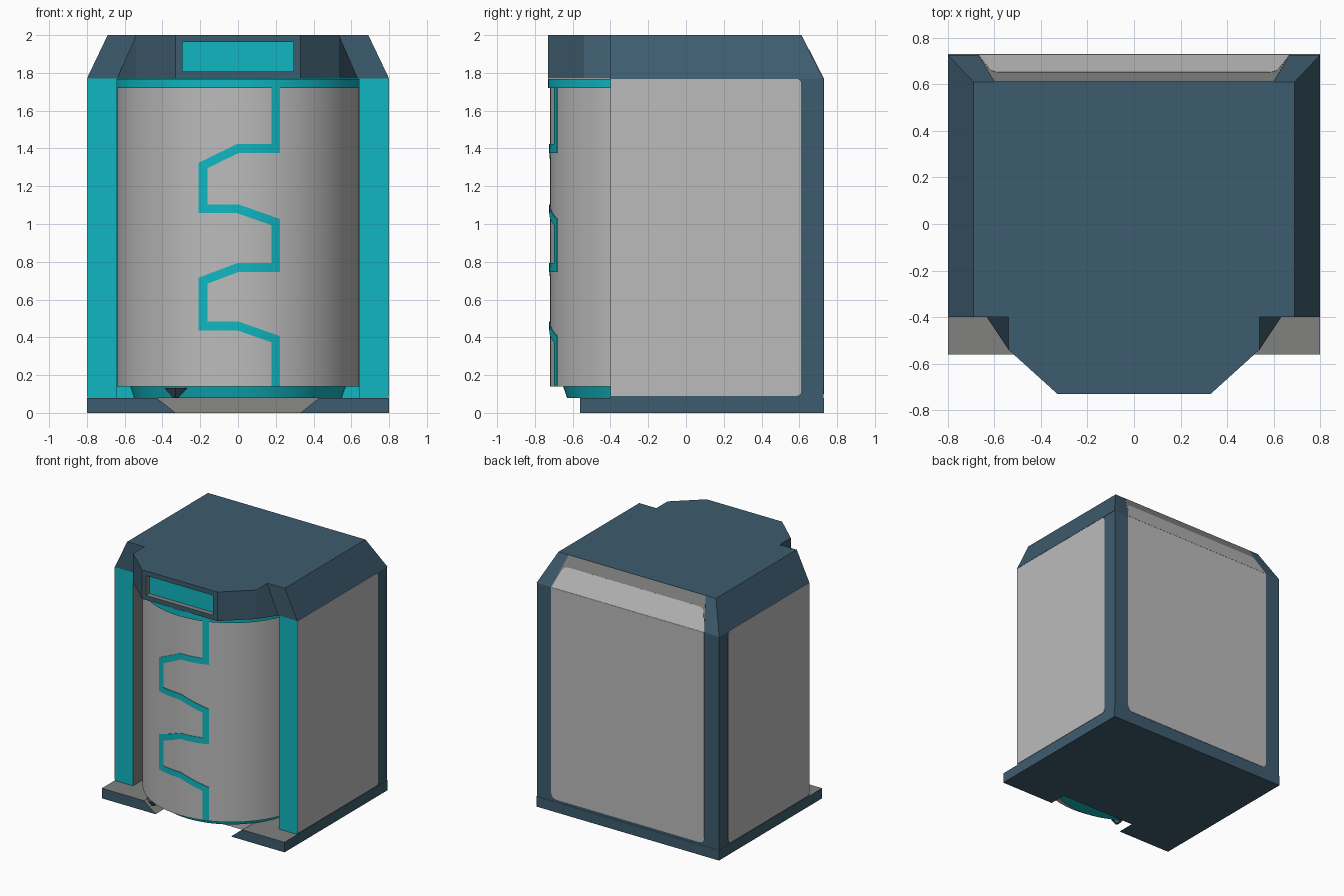
import bpy, bmesh, math
from mathutils import Vector, Matrix

if "Cube" in bpy.data.objects:
    bpy.data.objects.remove(bpy.data.objects["Cube"], do_unlink=True)


def material(name, rgb):
    m = bpy.data.materials.new(name)
    m.use_nodes = True
    m.diffuse_color = (*rgb, 1)
    bsdf = next(n for n in m.node_tree.nodes if n.type == 'BSDF_PRINCIPLED')
    bsdf.inputs["Base Color"].default_value = (*rgb, 1)
    return m


MATS = [material("slate_blue", (.048, .107, .156)),
        material("cyan", (.005, .47, .53)),
        material("light_grey", (.5, .5, .5)),
        material("dark_grey", (.22, .22, .21))]
BLUE, CYAN, GREY, DARK = range(4)


def finish(name, bm, rule=BLUE, smooth=False):
    """Turn a bmesh into an object; rule is a colour or a function of a face."""
    bmesh.ops.recalc_face_normals(bm, faces=bm.faces)
    bm.normal_update()
    for f in bm.faces:
        f.material_index = rule(f) if callable(rule) else rule
    me = bpy.data.meshes.new(name)
    bm.to_mesh(me)
    bm.free()
    for m in MATS:
        me.materials.append(m)
    ob = bpy.data.objects.new(name, me)
    bpy.context.collection.objects.link(ob)
    if smooth:
        bpy.ops.object.select_all(action='DESELECT')
        ob.select_set(True)
        bpy.context.view_layer.objects.active = ob
        bpy.ops.object.shade_smooth_by_angle(angle=math.radians(35))
    return ob


def mirrored(half):
    return half + [(-x, y) for x, y in reversed(half)]


def prism(half, z0, z1, half_top=None):
    """Solid between two mirrored plan outlines."""
    bm = bmesh.new()
    low = [bm.verts.new((x, y, z0)) for x, y in mirrored(half)]
    high = [bm.verts.new((x, y, z1)) for x, y in mirrored(half_top or half)]
    bm.faces.new(low[::-1])
    bm.faces.new(high)
    n = len(low)
    for i in range(n):
        j = (i + 1) % n
        bm.faces.new((low[i], low[j], high[j], high[i]))
    return bm


def drum(name, r0, r1, z0, z1, color):
    bm = bmesh.new()
    bmesh.ops.create_cone(bm, cap_ends=True, segments=64, radius1=r0, radius2=r1,
                          depth=z1 - z0,
                          matrix=Matrix.Translation((0, AXIS_Y, (z0 + z1) / 2)))
    return finish(name, bm, color, smooth=True)


def plate(name, outline, origin, u, v, color, thick=.003):
    """Thin panel; outline points are (a, b, corner radius) along u and v."""
    u, v, origin = Vector(u).normalized(), Vector(v).normalized(), Vector(origin)
    bm = bmesh.new()
    verts = []
    n = len(outline)
    for i, (a, b, r) in enumerate(outline):
        p = Vector((a, b))
        if r == 0:
            verts.append(p)
            continue
        start = p + (Vector(outline[i - 1][:2]) - p).normalized() * r
        end = p + (Vector(outline[(i + 1) % n][:2]) - p).normalized() * r
        for k in range(6):
            t = k / 5
            verts.append(start * (1 - t) ** 2 + p * 2 * t * (1 - t) + end * t * t)
    face = bm.faces.new([bm.verts.new(origin + u * p.x + v * p.y) for p in verts])
    ext = bmesh.ops.extrude_face_region(bm, geom=[face])
    bmesh.ops.translate(bm, vec=u.cross(v) * thick,
                        verts=[e for e in ext["geom"] if isinstance(e, bmesh.types.BMVert)])
    return finish(name, bm, color)


AXIS_Y, DOOR_R = -.08, .64
SIDE, BACK = .797, .727

# Base with a sloped notch in the front
finish("base", prism([(.33, -.42), (.33, -.56), (.8, -.56), (.8, .73)], 0, .08,
                     [(.43, -.32), (.43, -.56), (.8, -.56), (.8, .73)]),
       lambda f: DARK if f.normal.z > .1 else BLUE)


# Housing with an open front bay: cyan pillar fronts, grey inner walls
def housing_color(f):
    if f.normal.y < -.9:
        return CYAN
    return DARK if abs(f.calc_center_median().x) < .7 and abs(f.normal.x) > .9 else BLUE


finish("housing", prism([(.64, AXIS_Y), (.64, -.4), (SIDE, -.4), (SIDE, BACK)], .08, 1.77),
       housing_color)
finish("roof", prism([(.8, -.4), (.8, BACK)], 1.77, 2, [(.69, -.4), (.69, .61)]))

# Canopy with a recessed window
bm = prism([(.33, -.73), (.54, -.54), (.64, -.39)], 1.77, 2,
           [(.33, -.73), (.54, -.54), (.54, -.39)])
bm.normal_update()
front = [f for f in bm.faces if f.normal.y < -.99]
bmesh.ops.inset_individual(bm, faces=front, thickness=.052)
bmesh.ops.inset_individual(bm, faces=front, thickness=0, depth=-.04)


def canopy_color(f):
    c = f.calc_center_median()
    if c.y > -.7 and f.normal.y < -.99:
        return CYAN
    inside = abs(c.x) < .3 and 1.8 < c.z < 1.96 and -.729 < c.y < -.69
    return DARK if inside else BLUE


finish("canopy", bm, canopy_color)

# Round door with cyan rings above and below
drum("door", DOOR_R, DOOR_R, .14, 1.72, GREY)
drum("upper_ring", .65, .65, 1.72, 1.768, CYAN)
drum("lower_ring", .55, .57, .08, .14, CYAN)

# Small lug under the door
bm = bmesh.new()
bmesh.ops.create_cone(bm, cap_ends=True, segments=4, radius1=.015, radius2=.06, depth=.05,
                      matrix=Matrix.Translation((-.33, -.59, .106)))
finish("door_lug", bm, BLUE)

# Stepped seam wrapped round the door
path = [(.2, 1.72), (.2, 1.4), (0, 1.4), (-.185, 1.31), (-.185, 1.08), (0, 1.08),
        (.2, 1.01), (.2, .77), (0, .77), (-.185, .7), (-.185, .46), (0, .46),
        (.2, .39), (.2, .14)]
path = [Vector(p) for p in path]
half_width = .023
rails = []
for i, p in enumerate(path):
    d0 = (p - path[max(i - 1, 0)]).normalized() if i else (path[1] - p).normalized()
    d1 = (path[i + 1] - p).normalized() if i < len(path) - 1 else d0
    n0, n1 = Vector((-d0.y, d0.x)), Vector((-d1.y, d1.x))
    miter = (n0 + n1).normalized()
    off = miter * (half_width / max(miter.dot(n0), .5))
    rails.append((p + off, p - off))
bm = bmesh.new()


def on_door(p, r):
    return bm.verts.new((p.x, AXIS_Y - math.sqrt(r * r - p.x * p.x), p.y))


rows = []
for (a0, b0), (a1, b1) in zip(rails, rails[1:]):
    for k in range(5):
        a, b = a0.lerp(a1, k / 5), b0.lerp(b1, k / 5)
        rows.append((a, b))
rows.append(rails[-1])
rows = [(on_door(a, .635), on_door(a, .644), on_door(b, .644), on_door(b, .635))
        for a, b in rows]
for r, s in zip(rows, rows[1:]):
    for k in range(3):
        bm.faces.new((r[k], r[k + 1], s[k + 1], s[k]))
finish("door_seam", bm, CYAN)

# Side panels
for label, s in (("left", 1), ("right", -1)):
    plate(label + "_side_panel",
          [(-.4, .09, 0), (.61, .09, .03), (.61, 1.768, .03), (-.4, 1.768, 0)],
          (s * SIDE, 0, 0), (0, 1, 0), (0, 0, 1), GREY, .003 * s)

# Back panel, carried up over the sloped roof edge
plate("back_panel", [(-.67, .1, .05), (.67, .1, .05), (.67, 1.77, 0), (-.67, 1.77, 0)],
      (0, BACK, 0), (-1, 0, 0), (0, 0, 1), GREY)
slope = (0, .61 - BACK, .23)
plate("back_panel_slope", [(-.67, 0, 0), (.67, 0, 0), (.61, .17, .04), (-.61, .17, .04)],
      (0, BACK, 1.77), (-1, 0, 0), slope, GREY)
plate("back_panel_top_strip", [(-.67, 0, 0), (.67, 0, 0), (.6, .256, 0), (-.6, .256, 0)],
      (0, BACK, 1.77), (-1, 0, 0), slope, DARK, .0015)
